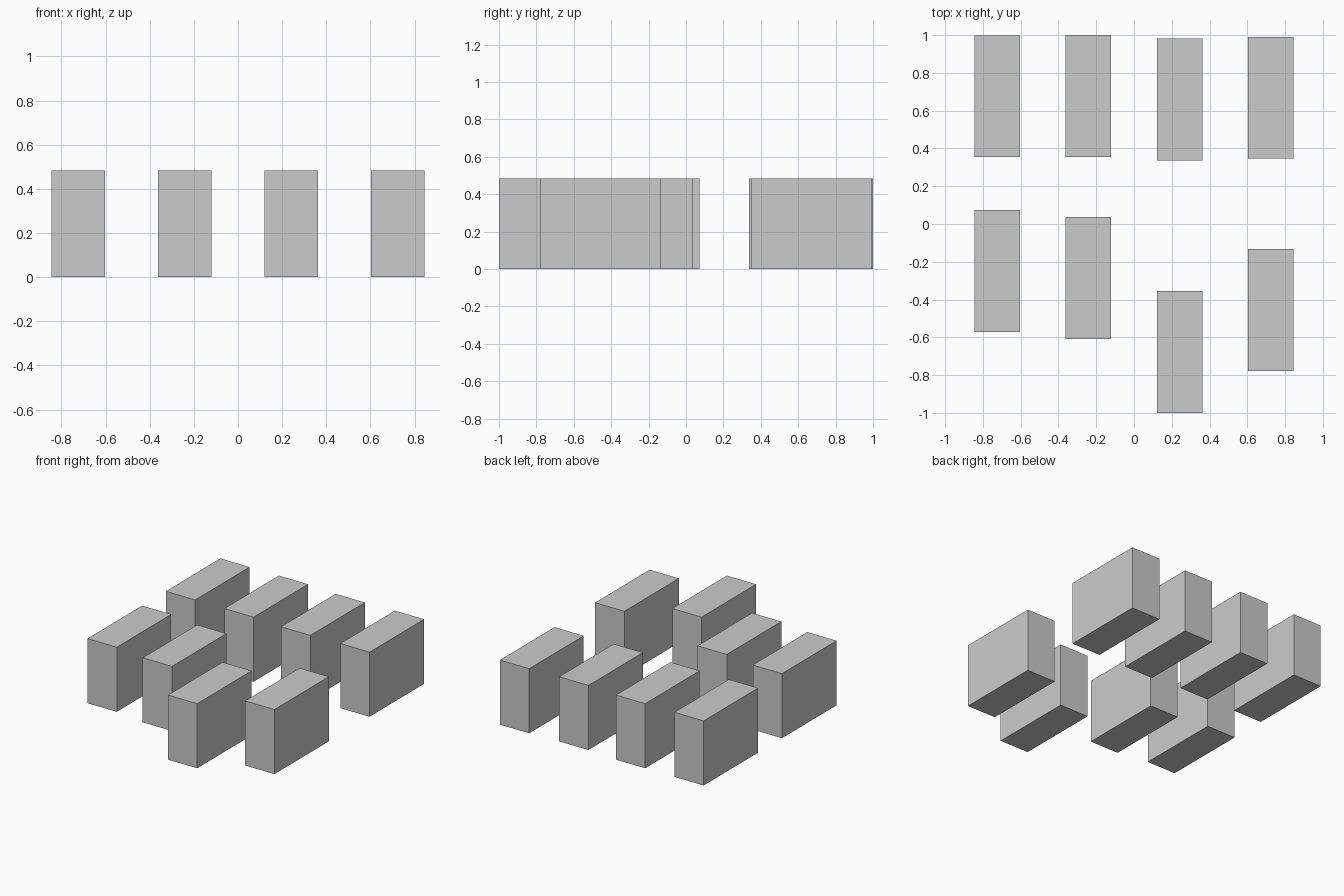
import bpy

if "Cube" in bpy.data.objects:
    bpy.data.objects.remove(bpy.data.objects["Cube"])

SIZE = (0.242, 0.644, 0.483)   # width, depth, height of every block
PITCH = 0.483                  # spacing of the four columns along x

# y centres of the blocks, left to right
ROWS = {
    "back_block": (0.677, 0.678, 0.659, 0.669),
    "front_block": (-0.249, -0.286, -0.678, -0.455),
}


def add_block(name, x, y):
    bpy.ops.mesh.primitive_cube_add(size=1, location=(x, y, SIZE[2] / 2))
    block = bpy.context.object
    block.name = name
    block.scale = SIZE
    bpy.ops.object.transform_apply(location=False, rotation=False, scale=True)


# Two staggered rows of four upright blocks
for row, centres in ROWS.items():
    for i, y in enumerate(centres):
        add_block(f"{row}_{i + 1}", (i - 1.5) * PITCH, y)
